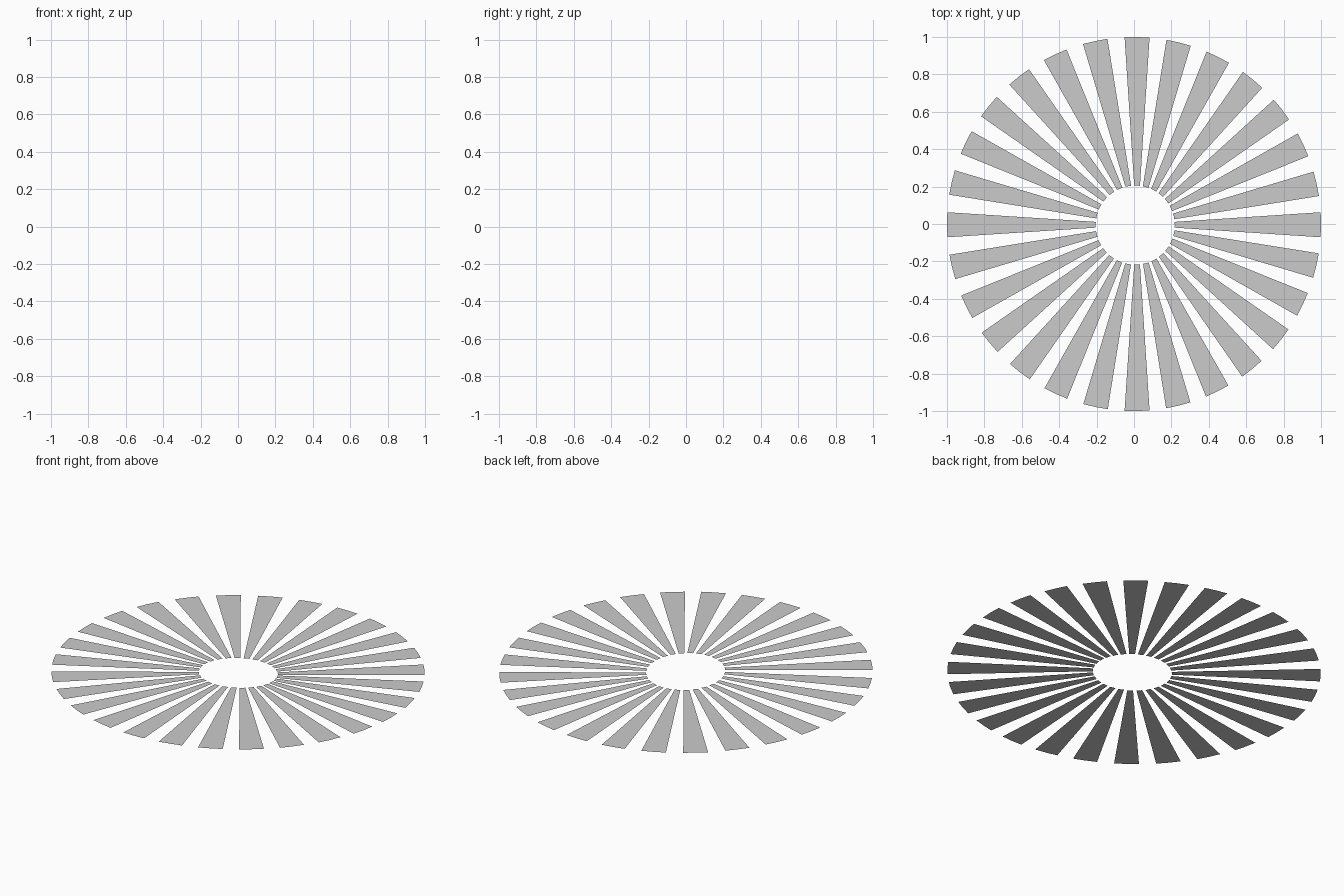
import bpy, bmesh
from math import radians, cos, sin, sqrt
from mathutils import Vector

if "Cube" in bpy.data.objects:
    bpy.data.objects.remove(bpy.data.objects["Cube"])

COUNT = 28
HUB = Vector((0.0165, -0.004))       # point the spokes radiate from
RIM = (Vector((0.0, 0.0)), 1.0)      # outer circle: centre, radius
HOLE = (Vector((0.0065, -0.006)), 0.2115)  # inner circle
RISE = 0.0125                        # spokes step gently up towards the front


def hit(circle, d):
    """Point where the ray from the hub along d meets the circle."""
    c, r = circle
    o = HUB - c
    b = o.dot(d)
    return HUB + d * (-b + sqrt(b * b - o.dot(o) + r * r))


def end(circle, d, half_width):
    """Three points on the circle across the end of a spoke."""
    c, r = circle
    mid = hit(circle, d)
    side = Vector((-d.y, d.x)) * half_width
    return [c + (mid + side * k - c).normalized() * r for k in (-1, 0, 1)]


# flat tapered spokes, each level at its own height
bm = bmesh.new()
for i in range(COUNT):
    a = radians(360 * i / COUNT)
    d = Vector((cos(a), sin(a)))
    z = RISE * (1 - sin(a))
    outline = end(RIM, d, 0.067) + end(HOLE, d, 0.0155)[::-1]
    bm.faces.new([bm.verts.new((p.x, p.y, z)) for p in outline])
bm.normal_update()

mesh = bpy.data.meshes.new("radial_spokes")
bm.to_mesh(mesh)
bm.free()
bpy.context.collection.objects.link(bpy.data.objects.new("radial_spokes", mesh))
